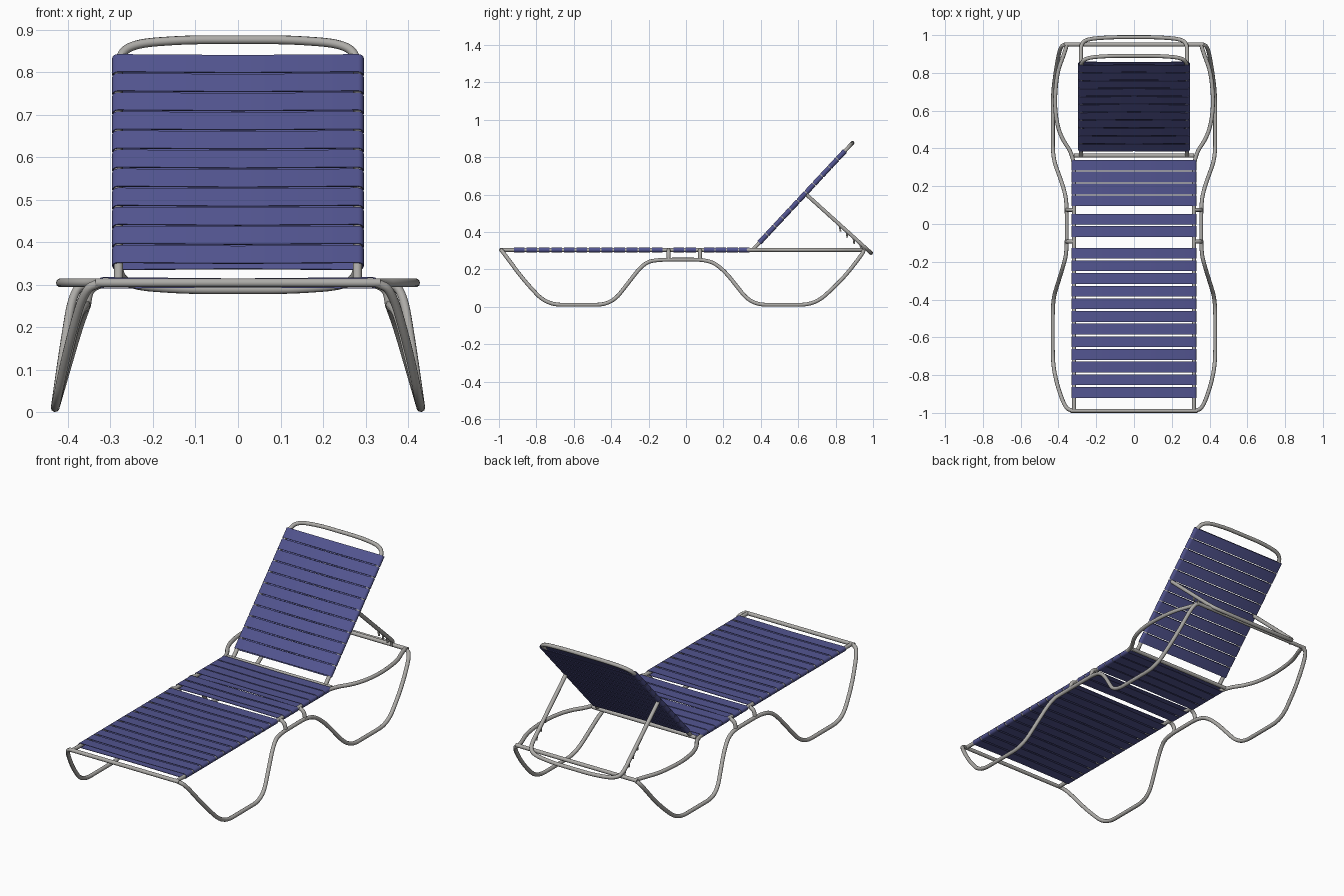
import bpy
import math
from mathutils import Vector, Matrix

cube = bpy.data.objects.get("Cube")
if cube:
    bpy.data.objects.remove(cube, do_unlink=True)


def material(name, rgb, rough):
    mat = bpy.data.materials.new(name)
    mat.use_nodes = True
    mat.diffuse_color = (*rgb, 1)
    bsdf = mat.node_tree.nodes["Principled BSDF"]
    bsdf.inputs["Base Color"].default_value = (*rgb, 1)
    bsdf.inputs["Roughness"].default_value = rough
    return mat


METAL = material("grey metal", (0.42, 0.41, 0.39), 0.5)
VINYL = material("blue vinyl", (0.085, 0.09, 0.28), 0.6)
TUBE = 0.0105
RAIL_Z = 0.304


def add_mesh(name, mesh, mat):
    mesh.materials.clear()
    mesh.materials.append(mat)
    obj = bpy.data.objects.new(name, mesh)
    bpy.context.collection.objects.link(obj)
    bpy.ops.object.select_all(action="DESELECT")
    obj.select_set(True)
    bpy.context.view_layer.objects.active = obj
    bpy.ops.object.shade_smooth_by_angle(angle=math.radians(40))
    return obj


def rounded(points, radius, steps=8):
    """Path through the points with every inner corner rounded."""
    pts = [Vector(p) for p in points]
    path = [pts[0]]
    for a, b, c in zip(pts, pts[1:], pts[2:]):
        start = b + (a - b).normalized() * min(radius, (a - b).length * 0.49)
        end = b + (c - b).normalized() * min(radius, (c - b).length * 0.49)
        for i in range(steps + 1):
            t = i / steps
            path.append(start * (1 - t) ** 2 + b * 2 * t * (1 - t) + end * t * t)
    return path + [pts[-1]]


def tube(name, points, radius=0.08, depth=TUBE):
    path = rounded(points, radius)
    curve = bpy.data.curves.new(name, "CURVE")
    curve.dimensions = "3D"
    curve.bevel_depth = depth
    curve.bevel_resolution = 3
    curve.use_fill_caps = True
    spline = curve.splines.new("POLY")
    spline.points.add(len(path) - 1)
    for point, co in zip(spline.points, path):
        point.co = (*co, 1)
    temp = bpy.data.objects.new(name, curve)
    bpy.context.collection.objects.link(temp)
    mesh = bpy.data.meshes.new_from_object(
        temp.evaluated_get(bpy.context.evaluated_depsgraph_get()))
    bpy.data.objects.remove(temp, do_unlink=True)
    bpy.data.curves.remove(curve)
    return add_mesh(name, mesh, METAL)


def mirrored(name, points, **options):
    for label, side in (("left", 1), ("right", -1)):
        tube(f"{label}_{name}", [(side * x, y, z) for x, y, z in points], **options)


def loop_profile(half_width, half_thick, sag, steps=6):
    """Closed stadium outline in x and z, slightly pinched in the middle."""
    straight = half_width - half_thick
    outline = []
    for side in (1, -1):
        for i in range(steps + 1):
            a = side * math.pi / 2 - side * math.pi * i / steps
            if side == -1:
                a = -math.pi / 2 - math.pi * i / steps
            outline.append((side * straight + half_thick * math.cos(a),
                            half_thick * math.sin(a)))
        outline.append((0, -side * (half_thick - sag)))
    return outline


def strap(name, centre, half_width, length, angle=0):
    """Flat vinyl band wrapped round both rails."""
    outer = loop_profile(half_width, 0.0135, 0.003)
    inner = loop_profile(half_width - 0.0025, 0.011, 0.003)
    n = len(outer)
    rings = [(outer, -1), (outer, 1), (inner, 1), (inner, -1)]
    verts = [(x, s * length / 2, z) for ring, s in rings for x, z in ring]
    faces = []
    for r in range(4):
        for i in range(n):
            j, q = (i + 1) % n, (r + 1) % 4
            faces.append((r * n + i, r * n + j, q * n + j, q * n + i))
    mesh = bpy.data.meshes.new(name)
    mesh.from_pydata(verts, [], faces)
    mesh.transform(Matrix.Translation(centre) @ Matrix.Rotation(angle, 4, "X"))
    mesh.update()
    add_mesh(name, mesh, VINYL)


# Seat rails, flaring out behind the backrest hinge
mirrored("seat_rail", [(0.317, -0.988, RAIL_Z), (0.317, 0.36, RAIL_Z),
                       (0.395, 0.47, RAIL_Z), (0.422, 0.62, RAIL_Z),
                       (0.408, 0.80, RAIL_Z), (0.37, 0.90, RAIL_Z),
                       (0.355, 0.95, RAIL_Z)])

# Cross bars
for label, y, half in (("front", -0.989, 0.335), ("hinge", 0.362, 0.317),
                       ("rear", 0.95, 0.37)):
    tube(f"{label}_cross_bar", [(-half, y, RAIL_Z), (half, y, RAIL_Z)])

# Side legs: one bent tube per side forming both feet and the middle arch
mirrored("leg_tube", [(0.325, -0.989, RAIL_Z), (0.362, -0.975, 0.288),
                      (0.402, -0.87, 0.145), (0.43, -0.745, 0.0108),
                      (0.43, -0.40, 0.0108), (0.375, -0.225, 0.235),
                      (0.356, -0.15, 0.252), (0.356, 0.12, 0.252),
                      (0.375, 0.20, 0.20), (0.43, 0.35, 0.0108),
                      (0.43, 0.69, 0.0108), (0.41, 0.84, 0.15),
                      (0.388, 0.945, 0.285), (0.355, 0.95, RAIL_Z)])

# Short posts joining the arches to the rails
for label, y in (("front", -0.093), ("rear", 0.075)):
    mirrored(f"{label}_post", [(0.356, y, 0.25), (0.35, y, 0.29),
                               (0.317, y, RAIL_Z)], radius=0.03)

# Seat straps in three groups, leaving room at the posts
groups = (("lower", -0.92, 0.067, 12), ("middle", -0.068, 0.065, 2),
          ("upper", 0.095, 0.0625, 4))
for label, start, pitch, count in groups:
    for i in range(count):
        y = start + 0.0285 + pitch * i
        strap(f"{label}_seat_strap_{i + 1}", (0, y, RAIL_Z), 0.331, 0.057)

# Reclined backrest frame
hinge = Vector((0, 0.362, 0.31))
slope = Vector((0, 0.528, 0.566))
back_angle = math.atan2(slope.z, slope.y)


def on_back(x, t):
    return Vector((x, 0, 0)) + hinge + slope * t


tube("backrest_frame", [on_back(0.281, 0), on_back(0.281, 0.94), on_back(0.24, 0.985),
                        on_back(0.12, 1), on_back(-0.12, 1), on_back(-0.24, 0.985),
                        on_back(-0.281, 0.94), on_back(-0.281, 0)], radius=0.05)

# Backrest straps
for i in range(11):
    t = 0.055 + (i + 0.5) * 0.0793
    strap(f"backrest_strap_{i + 1}", on_back(0, t), 0.296, 0.056, back_angle)

# Support prop behind the backrest, resting on the rear bar
top = Vector((0, 0.637, 0.606))
drop = Vector((0, 0.352, -0.318))


def on_prop(x, t):
    return Vector((x, 0, 0)) + top + drop * t


tube("backrest_prop", [on_prop(0.281, 0), on_prop(0.281, 0.91), on_prop(0.24, 0.975),
                       on_prop(0.12, 1), on_prop(-0.12, 1), on_prop(-0.24, 0.975),
                       on_prop(-0.281, 0.91), on_prop(-0.281, 0)], radius=0.05)

# Adjustment teeth under the prop
for i in range(4):
    root = on_prop(0.281, 0.52 + 0.105 * i)
    tip = root + Vector((0, 0.006, -0.038))
    mirrored(f"prop_tooth_{i + 1}", [root, tip], depth=0.005)
